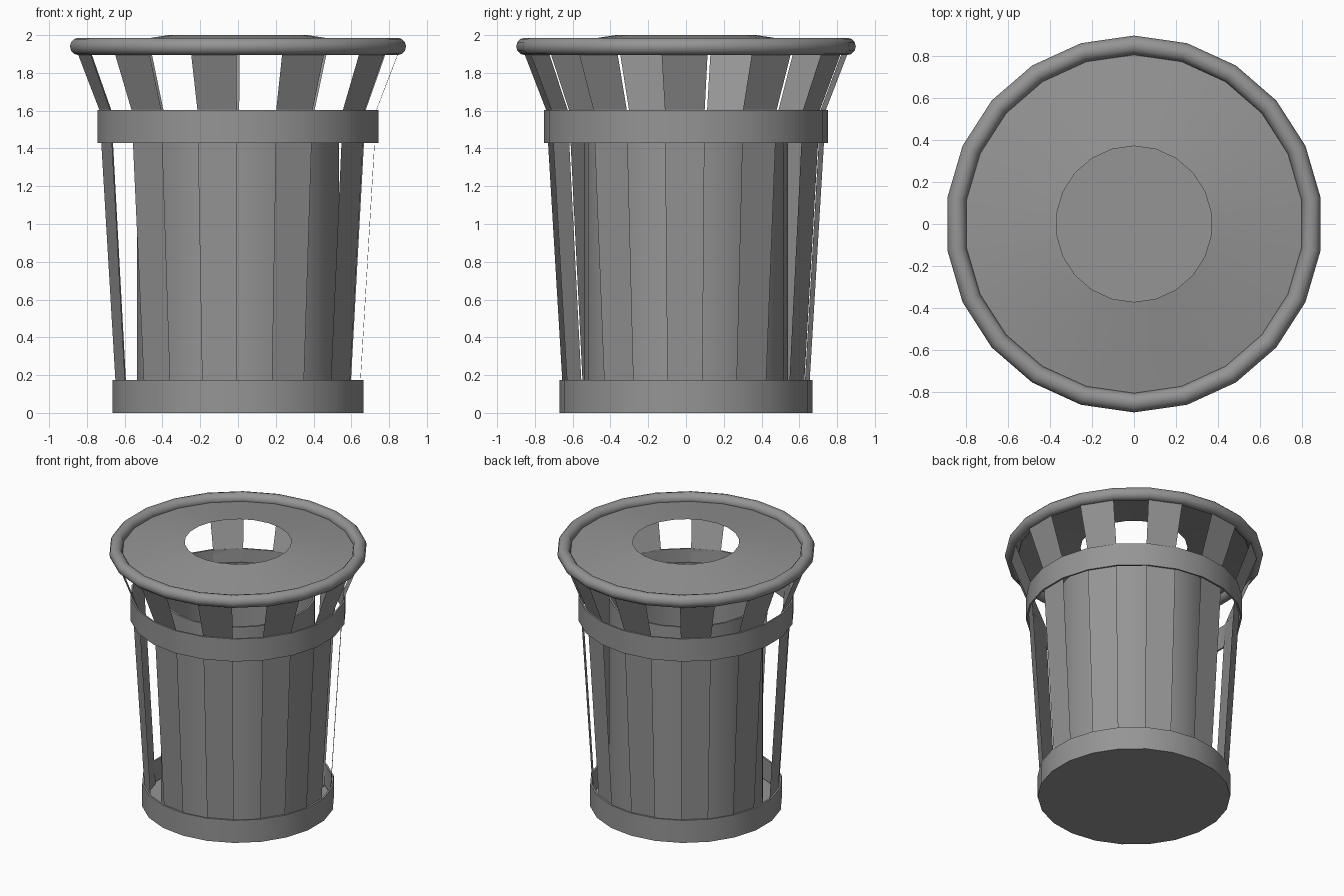
import bpy
from math import sin, cos, pi, radians

if "Cube" in bpy.data.objects:
    bpy.data.objects.remove(bpy.data.objects["Cube"])

N = 22  # sides all the way round

# Dark grey metal
metal = bpy.data.materials.new("dark_grey")
metal.diffuse_color = (0.3, 0.3, 0.3, 1)
metal.use_nodes = True
metal.node_tree.nodes["Principled BSDF"].inputs["Base Color"].default_value = metal.diffuse_color


def ring_point(r, z, k, turn=0.0):
    a = -pi / 2 + 2 * pi * k / N + turn
    return (r * cos(a), r * sin(a), z)


def make(name, verts, faces, smooth=True):
    me = bpy.data.meshes.new(name)
    me.from_pydata(verts, [], faces)
    me.update()
    me.materials.append(metal)
    ob = bpy.data.objects.new(name, me)
    bpy.context.collection.objects.link(ob)
    if smooth:
        bpy.ops.object.select_all(action='DESELECT')
        ob.select_set(True)
        bpy.context.view_layer.objects.active = ob
        bpy.ops.object.shade_smooth_by_angle(angle=radians(35))
    return ob


def lathe(name, profile, closed=False, cap=False):
    """Spin (radius, z) points; profile runs upward on the outside."""
    verts = [ring_point(r, z, k) for r, z in profile for k in range(N)]
    m = len(profile)
    faces = []
    for i in range(m if closed else m - 1):
        j = (i + 1) % m
        for k in range(N):
            n = (k + 1) % N
            faces.append((i * N + k, i * N + n, j * N + n, j * N + k))
    if cap:
        faces.append(tuple(reversed(range(N))))
    return make(name, verts, faces)


# Base tray: closed floor with a short thin wall
lathe("base_tray", [(0.67, 0), (0.67, 0.173), (0.657, 0.173), (0.657, 0.01)], cap=True)

# Upper hoop around the slats
lathe("upper_band", [(0.752, 1.43), (0.752, 1.603), (0.74, 1.603), (0.74, 1.43)], closed=True)

# Inner liner bucket with a thin wall
lathe("liner", [(0.54, 0.01), (0.54, 1.595), (0.525, 1.595), (0.525, 0.01)], cap=True)

# Round rim tube
lathe("rim_tube", [(0.853 + 0.046 * cos(2 * pi * i / 12), 1.94 + 0.046 * sin(2 * pi * i / 12))
                   for i in range(12)], closed=True)

# Shallow conical lid with a central opening
lathe("lid", [(0.83, 1.93), (0.372, 2.0)])

# Flared slats on every other side, turned very slightly
slat_profile = [(0.645, 0.005), (0.741, 1.605), (0.865, 1.925)]
turn = radians(-0.5)
verts, faces = [], []
for k in range(1, N, 2):
    b = len(verts)
    for r, z in slat_profile:
        verts += [ring_point(r, z, k, turn), ring_point(r, z, k + 1, turn)]
    faces += [(b + i, b + i + 1, b + i + 3, b + i + 2) for i in (0, 2)]
make("slats", verts, faces, smooth=False)
